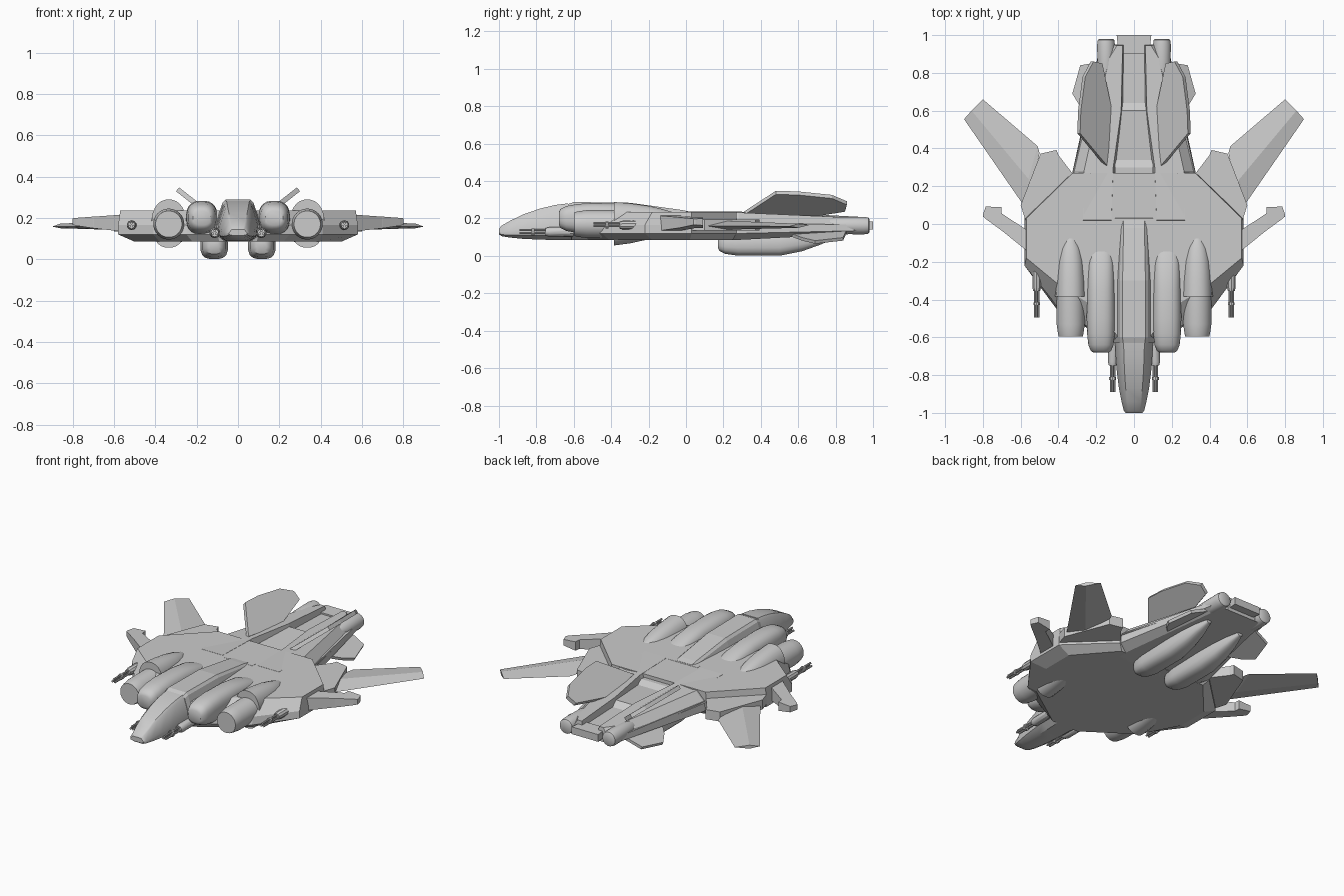
import bpy, bmesh, math

def mesh(name, rings, mirror=False, smooth=False):
    """Skin a list of equal-length point rings and cap both ends."""
    bm = bmesh.new()
    vr = [[bm.verts.new(p) for p in r] for r in rings]
    n = len(vr[0])
    for a, b in zip(vr, vr[1:]):
        for i in range(n):
            j = (i + 1) % n
            bm.faces.new((a[i], a[j], b[j], b[i]))
    bm.faces.new(vr[0])
    bm.faces.new(vr[-1])
    bmesh.ops.recalc_face_normals(bm, faces=bm.faces[:])
    me = bpy.data.meshes.new(name)
    bm.to_mesh(me)
    bm.free()
    ob = bpy.data.objects.new(name, me)
    bpy.context.collection.objects.link(ob)
    if smooth:
        bpy.ops.object.select_all(action='DESELECT')
        bpy.context.view_layer.objects.active = ob
        ob.select_set(True)
        bpy.ops.object.shade_smooth_by_angle(angle=math.radians(35))
    if mirror:
        ob.modifiers.new("mirror", 'MIRROR').use_mirror_merge = False
    return ob

def full(half):
    """Complete a right-hand outline with its left-hand reflection."""
    return half + [(-x, y, z) for x, y, z in reversed(half)]

def slab(name, outline, z0, z1, mirror=True):
    return mesh(name, [[(x, y, z) for x, y in outline] for z in (z0, z1)], mirror)

def loft(name, x, secs, n=24, p=2.0, mirror=True):
    """Body along y; sections are (y, half width, centre z, half height)."""
    def s(v):
        return math.copysign(abs(v) ** (2 / p), v)
    angs = [2 * math.pi * (i + .5) / n for i in range(n)]
    rings = [[(x + hx * s(math.cos(a)), y, zc + hz * s(math.sin(a))) for a in angs]
             for y, hx, zc, hz in secs]
    return mesh(name, rings, mirror, True)

def tube(name, x, z, secs, n=16):
    return loft(name, x, [(y, r, z, r) for y, r in secs], n)

def faceted(y, w, z0, z1):
    """Faceted fuselage cross-section."""
    h = z1 - z0
    return full([(w * .55, y, z0), (w * .95, y, z0 + h * .15), (w, y, z0 + h * .4),
                 (w * .68, y, z0 + h * .93), (w * .55, y, z1)])

# Nose and spine
mesh("nose", [faceted(*s) for s in (
    (-1, .045, .115, .145), (-.985, .055, .105, .162), (-.94, .066, .098, .188),
    (-.87, .08, .091, .222), (-.78, .091, .087, .253), (-.70, .097, .085, .272),
    (-.63, .10, .085, .281))], smooth=True)
mesh("spine", [faceted(*s) for s in (
    (-.63, .105, .085, .277), (-.60, .11, .085, .288), (-.30, .11, .085, .284),
    (-.02, .10, .085, .245), (.02, .10, .085, .237))])

# Broad central hull with chamfered belly and sloping front rim
def layer(z, pts):
    return full([(x, y, z) for x, y in pts])
mesh("main_hull", [
    layer(.085, [(.09, -.61), (.22, -.52), (.38, -.41), (.50, -.18), (.50, .02), (.30, .25)]),
    layer(.12, [(.10, -.62), (.25, -.55), (.41, -.45), (.58, -.22), (.58, .03), (.33, .27)]),
    layer(.165, [(.10, -.62), (.25, -.54), (.41, -.43), (.58, -.22), (.58, .03), (.33, .27)]),
    layer(.235, [(.08, -.60), (.24, -.42), (.40, -.32), (.57, -.18), (.57, .03), (.325, .27)])])

# Tapering tail core, raised shoulders and stepped deck between them
mesh("tail_core", [
    full([(.27, .15, .085), (.27, .27, .085), (.14, .95, .12)]),
    full([(.32, .15, .12), (.325, .28, .12), (.185, .92, .135)]),
    full([(.31, .15, .17), (.32, .28, .18), (.18, .92, .165)])])
mesh("tail_shoulder", [
    [(.09, .0, .16), (.09, .30, .16), (.055, .60, .15), (.05, .95, .15),
     (.125, .95, .15), (.18, .90, .15), (.325, .28, .17), (.30, .0, .16)],
    [(.12, .02, .236), (.11, .30, .236), (.068, .60, .226), (.06, .945, .208),
     (.09, .945, .208), (.13, .88, .205), (.265, .28, .232), (.27, .02, .236)]], True)
mesh("tail_deck", [[(x, y, z) for y, z in (
    (0, .12), (0, .236), (.03, .236), (.06, .205), (.30, .215), (.34, .195),
    (.60, .208), (.64, .18), (.95, .175), (.95, .12))] for x in (-.1, .1)])
slab("tail_end", [(-.08, .9), (.08, .9), (.092, 1), (-.092, 1)], .14, .185, False)
tube("tail_nozzle", .148, .162, [(.72, .03), (.80, .046), (.95, .048), (.975, .044), (.98, .036)])

# Inner pods on top of the hull
loft("inner_pod", .175, [
    (-.68, .042, .20, .035), (-.67, .055, .20, .052), (-.64, .067, .20, .067),
    (-.58, .074, .20, .078), (-.50, .076, .20, .083), (-.35, .074, .20, .08),
    (-.22, .070, .20, .062), (-.13, .064, .20, .03)], p=2.6)

# Outer engines with large cowls
tube("engine", .335, .17, [(-.595, .064), (-.58, .068), (-.53, .075), (-.30, .075)], 28)
loft("engine_cowl", .335, [
    (-.385, .083, .172, .117), (-.30, .080, .174, .108), (-.20, .072, .178, .09),
    (-.13, .060, .18, .072), (-.08, .04, .18, .057), (-.06, .02, .18, .05)], p=2.3)

# Belly tanks
loft("belly_tank", .115, [
    (.17, .025, .07, .025), (.18, .042, .067, .042), (.21, .057, .065, .055),
    (.28, .067, .063, .063), (.50, .067, .063, .063), (.62, .055, .08, .056),
    (.72, .038, .095, .035), (.80, .015, .11, .015)], 16, 2.8)

# Wing roots, main wings and canards
slab("wing_root", [(.32, .26), (.40, .365), (.41, .392), (.495, .372), (.60, .10), (.575, .02)], .135, .195)
mesh("wing", [
    [(.575, .07, .16), (.54, .20, .188), (.50, .375, .165), (.54, .20, .14)],
    [(.585, .10, .16), (.56, .24, .187), (.51, .412, .165), (.56, .24, .141)],
    [(.90, .555, .158), (.86, .60, .172), (.80, .66, .165), (.86, .60, .15)]], True)
mesh("canard", [
    [(.57, -.14, .135), (.57, -.14, .215), (.57, -.03, .215), (.57, -.03, .135)],
    [(.70, -.035, .15), (.70, -.035, .206), (.70, .055, .206), (.70, .055, .15)],
    [(.702, -.034, .15), (.702, -.034, .206), (.702, .09, .206), (.702, .09, .15)],
    [(.785, .027, .163), (.785, .027, .20), (.785, .092, .20), (.785, .092, .163)],
    [(.80, .04, .166), (.80, .04, .198), (.80, .05, .198), (.80, .05, .166)]], True)

# Canted tail fins: outline in (span, y), laid out on a slanted plane
def fin(name, x0, z0, cant, outline, t):
    c, s = math.cos(cant), math.sin(cant)
    mesh(name, [[(x0 + u * c - d * s, y, z0 + u * s + d * c) for u, y in outline]
                for d in (-t, t)], True)
fin("upper_fin", .135, .215, math.radians(38),
    [(.02, .31), (0, .45), (-.01, .62), (.05, .85), (.11, .86), (.165, .78), (.195, .60), (.20, .48)], .012)
fin("lower_fin", .17, .135, math.radians(-22),
    [(0, .50), (0, .86), (.12, .84), (.165, .69), (.12, .62)], .009)

# Gun clusters under the nose and ahead of the wings
def gun(name, x, z, tip, mid, back, r):
    tube(name + "_body", x, z, [(mid, r * .8), (mid + .02, r), (back, r)], 10)
    tube(name + "_collar", x, z, [(tip + .065, r * .75), (tip + .08, r * .75)], 10)
    for k in range(3):
        a = math.pi * (.5 + k * 2 / 3)
        tube(f"{name}_barrel_{k}", x + .010 * math.cos(a), z + .010 * math.sin(a),
             [(tip, .0065), (mid + .01, .0065)], 8)
gun("wing_gun", .515, .165, -.495, -.355, -.20, .024)
gun("nose_gun", .113, .128, -.89, -.75, -.60, .026)
